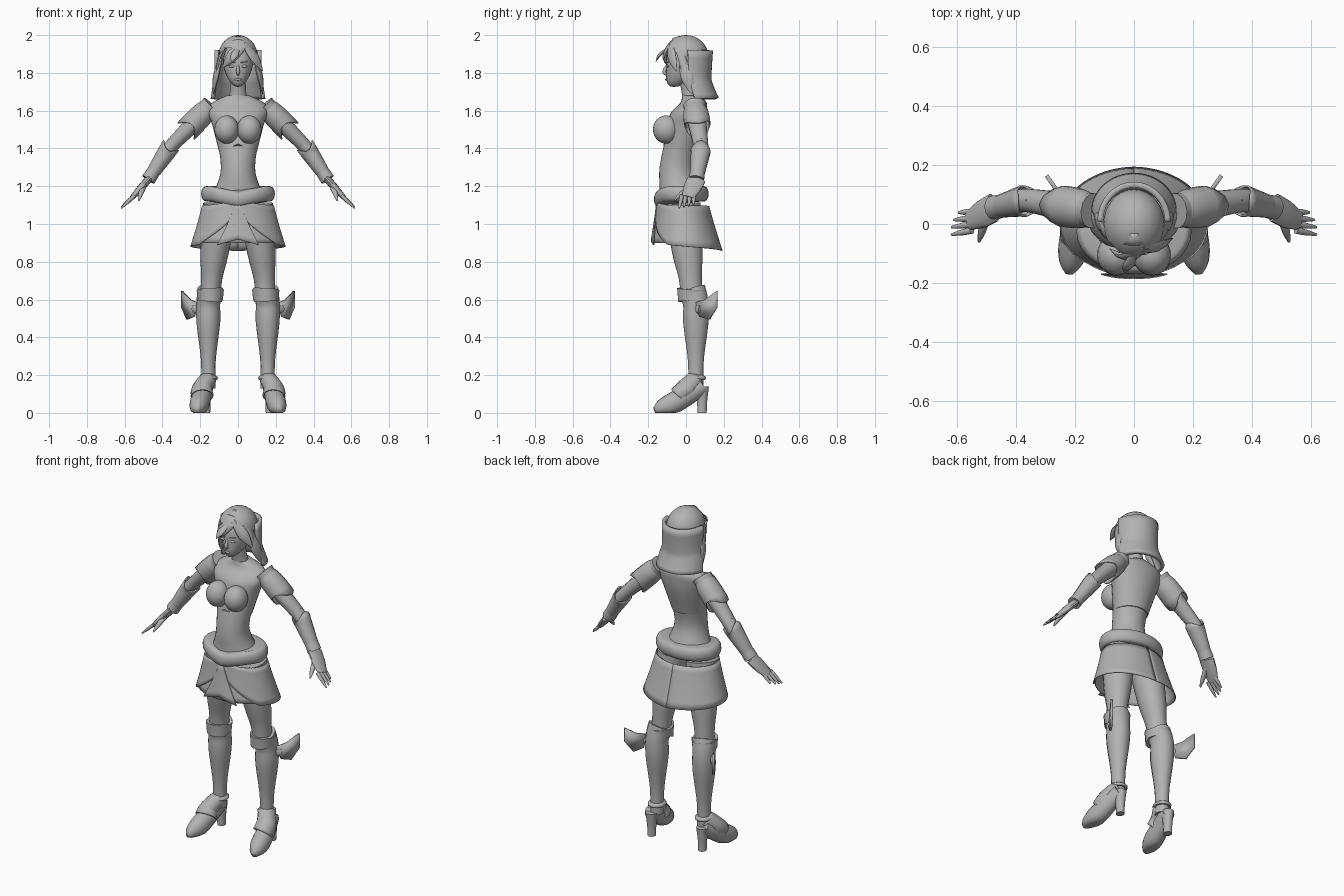
import bpy, bmesh, math
from math import sin, cos, pi
from mathutils import Vector

default_cube = bpy.data.objects.get("Cube")
if default_cube:
    bpy.data.objects.remove(default_cube, do_unlink=True)

COLOUR = (.45, .45, .45, 1)
grey = bpy.data.materials.new("plain_grey")
grey.use_nodes = True
grey.diffuse_color = COLOUR
grey.node_tree.nodes["Principled BSDF"].inputs["Base Color"].default_value = COLOUR

ACROSS, UP = Vector((0, 1, 0)), Vector((0, 0, 1))


def finish(name, bm, thickness=0):
    bmesh.ops.recalc_face_normals(bm, faces=bm.faces)
    mesh = bpy.data.meshes.new(name)
    bm.to_mesh(mesh)
    bm.free()
    mesh.materials.append(grey)
    part = bpy.data.objects.new(name, mesh)
    bpy.context.collection.objects.link(part)
    if thickness:
        part.modifiers.new("thickness", "SOLIDIFY").thickness = thickness
    bpy.ops.object.select_all(action="DESELECT")
    part.select_set(True)
    bpy.context.view_layer.objects.active = part
    bpy.ops.object.shade_smooth_by_angle(angle=math.radians(50))
    return part


def pair(*parts):
    """Mirror left parts across to the right."""
    for part in parts:
        part.modifiers.new("mirror", "MIRROR")


def skin(name, rows, closed=True, caps=True, thickness=0):
    """Closed rows of points make a tube, open rows make a sheet."""
    bm = bmesh.new()
    loops = [[bm.verts.new(point) for point in row] for row in rows]
    count = len(rows[0])
    for upper, lower in zip(loops, loops[1:]):
        for i in range(count if closed else count - 1):
            j = (i + 1) % count
            bm.faces.new((upper[i], upper[j], lower[j], lower[i]))
    if closed and caps:
        bm.faces.new(loops[0])
        bm.faces.new(loops[-1])
    return finish(name, bm, thickness)


def refine(rings, steps=3):
    """Smoothly interpolate between rings of numbers."""
    padded = [rings[0], *rings, rings[-1]]
    result = []
    for quad in zip(padded, padded[1:], padded[2:], padded[3:]):
        for t in (step / steps for step in range(steps)):
            result.append([b + t / 2 * (c - a + t * (2*a - 5*b + 4*c - d + t * (3*(b - c) + d - a)))
                           for a, b, c, d in zip(*quad)])
    return result + [rings[-1]]


def stack(name, rings, start=-pi, end=pi, sides=32, **options):
    """Ellipses of (height, centre, half width, half depth); angle zero is the front."""
    closed = end - start > 6
    turns = [start + (end - start) * i / sides for i in range(sides if closed else sides + 1)]
    rows = [[(width * sin(a), centre - depth * cos(a), z) for a in turns]
            for z, centre, width, depth in refine(rings)]
    return skin(name, rows, closed, **options)


def tube(name, points, radii, squash=1.1, sides=14, ref=ACROSS, jag=0, **options):
    """Tube through points; squash scales it along ref, jag waves its last rim."""
    rings = refine([[*point, radius] for point, radius in zip(points, radii)])
    centres = [Vector(ring[:3]) for ring in rings]
    rows = []
    for i, centre in enumerate(centres):
        along = (centres[min(i + 1, len(centres) - 1)] - centres[max(i - 1, 0)]).normalized()
        u = along.cross(ref).normalized()
        v = u.cross(along) * squash
        wave = jag if i == len(centres) - 1 else 0
        rows.append([centre + rings[i][3] * (u * cos(a) + v * sin(a)) + along * wave * cos(2 * a)
                     for a in (2 * pi * k / sides for k in range(sides))])
    return skin(name, rows, **options)


def ball(name, centre, size, keep=None, sides=24):
    bm = bmesh.new()
    bmesh.ops.create_uvsphere(bm, u_segments=sides, v_segments=sides // 2, radius=1)
    bmesh.ops.scale(bm, vec=size, verts=bm.verts)
    bmesh.ops.translate(bm, vec=centre, verts=bm.verts)
    if keep:
        unwanted = [face for face in bm.faces if not keep(face.calc_center_median())]
        bmesh.ops.delete(bm, geom=unwanted, context="FACES")
    return finish(name, bm)


def front_peak(part, rise, reach, lowest, highest):
    """Raise or lower the front of a garment edge to a point."""
    for v in part.data.vertices:
        if v.co.y < 0 and lowest < v.co.z < highest:
            v.co.z += rise * max(0, 1 - abs(v.co.x) / reach)


# Torso, neck and cropped top with a peaked front hem
stack("waist", [(1.12, -.02, .16, .12), (1.2, -.035, .115, .105),
                (1.3, -.05, .09, .09), (1.45, -.02, .11, .09)])
stack("neck", [(1.62, .03, .07, .05), (1.68, .02, .045, .04), (1.78, 0, .04, .04)])
top = stack("cropped_top", [(1.38, -.03, .1, .09), (1.52, 0, .135, .1), (1.59, .015, .158, .095),
                            (1.64, .04, .14, .07), (1.68, .03, .06, .05)])
front_peak(top, .045, .09, 1.3, 1.39)
pair(ball("breast", (.06, -.105, 1.5), (.065, .07, .075)))

# Rolled belt, dipping to a point in front
roll = [pi * k / 6 for k in range(7)]
belt = stack("belt", [(1.16 - .04 * cos(a), -.025, .17 + .025 * sin(a), .12 + .025 * sin(a)) for a in roll])
front_peak(belt, -.03, .14, 1, 2)


# Skirt: parted panels over a lining, with a front flap
def skirt_point(angle, z, scale):
    drop = (1.14 - z) / .26
    flare = max(0, drop) ** 1.2
    return (scale * (.183 + .07 * flare) * sin(angle),
            .02 * (drop - 1) - scale * (.133 + .054 * flare) * cos(angle), z)


def skirt_layer(name, reach, hem, scale, taper=False):
    """Sheet around the front up to an angle, falling to a hem height for each angle."""
    rows = []
    for k in range(1, 9):
        spread = reach * k / 8 if taper else reach
        turns = [spread * (i / 32 - 1) for i in range(65)]
        rows.append([skirt_point(a, 1.13 + (hem(a) - 1.13) * k / 8, scale) for a in turns])
    return skin(name, rows, closed=False, thickness=.005)


def panel_hem(angle):
    turn = abs(angle)
    return 1.1 - .21 * min(1, turn) ** .6 - .015 * max(0, turn - 1)


skirt_layer("skirt_panels", pi, panel_hem, 1)
skirt_layer("skirt_lining", 1.2, lambda a: .9, .97)
skirt_layer("front_flap", .45, lambda a: .92 - .07 * abs(a), 1.03, taper=True)

# Head narrowing forward to the chin
head = ball("head", (0, -.015, 1.85), (.08, .09, .125))
for v in head.data.vertices:
    jaw = max(0, 1.85 - v.co.z) / .125
    v.co.x *= 1 - .2 * jaw
    v.co.y -= .05 * jaw * jaw
tube("nose", [(0, -.1, 1.84), (0, -.115, 1.805), (0, -.1, 1.79)], [.006, .01, .006])
ball("lips", (0, -.104, 1.765), (.018, .007, .007))
pair(ball("eye", (.033, -.098, 1.835), (.017, .007, .007)),
     tube("eyebrow", [(.015, -.105, 1.855), (.05, -.09, 1.86)], [.003, .003]))

# Hair cap with an open face, and hair falling behind
skull = Vector((0, 0, 1.888))
ball("hair_cap", skull, (.104, .118, .112), sides=32,
     keep=lambda p: p.z > 1.84 and (p.y > .06 or p.z > 1.925 - .9 * max(0, p.y + .06)))
stack("back_hair", [(1.92, .008, .104, .115), (1.78, .015, .105, .1), (1.73, .025, .115, .1),
                    (1.66, .045, .125, .11)], pi / 2, 3 * pi / 2, thickness=.02)


def tuft(name, root, tip, width, puff):
    """Flat lock of hair bowed away from the skull."""
    middle = Vector(root).lerp(Vector(tip), .5)
    outward = (middle - skull).normalized()
    return tube(name, [root, middle + outward * puff, tip], [width / 2, width, width / 8],
                squash=.4, ref=outward)


tuft("fringe_sweep", (.04, -.08, 1.955), (-.08, -.085, 1.83), .032, .03)
tuft("fringe_side", (.03, -.085, 1.955), (.13, -.05, 1.81), .03, .01)
tuft("fringe_tip", (0, -.1, 1.93), (-.035, -.16, 1.86), .02, .01)
pair(tuft("side_lock", (.09, -.02, 1.88), (.13, .03, 1.69), .035, .01))

# Hair band
sweep = [pi * i / 24 for i in range(25)]
skin("hair_band", [[((.106 - .02 * sin(a) ** 4) * cos(a), offset - .05 * sin(a), 1.8 + .18 * sin(a) + offset / 3)
                    for a in sweep] for offset in (-.02, 0, .02)], closed=False, thickness=-.01)

# Arm with a ragged sleeve and a flared bracer
shoulder, elbow = Vector((.14, .045, 1.63)), Vector((.365, .08, 1.4))
wrist, knuckles = Vector((.475, .055, 1.235)), Vector((.56, .01, 1.14))
forearm = elbow.lerp(wrist, .4)
arm = tube("arm", [shoulder, shoulder.lerp(elbow, .55), elbow, forearm, wrist],
           [.055, .043, .036, .037, .024])
sleeve = tube("sleeve", [shoulder, shoulder.lerp(elbow, .2), shoulder.lerp(elbow, .52)],
              [.045, .062, .064], jag=.028, caps=False, thickness=.006)
bracer = tube("bracer", [wrist, forearm, elbow], [.032, .043, .05],
              jag=.02, caps=False, thickness=.006)
cuff = tube("bracer_cuff", [wrist.lerp(elbow, .25), wrist], [.036, .038])
spike = tube("bracer_spike", [elbow + UP * .01, elbow + UP * .055], [.025, .002])
pair(arm, sleeve, bracer, cuff, spike)

# Hand
palm = tube("palm", [wrist, wrist.lerp(knuckles, .5), knuckles], [.02, .019, .013], squash=2.5)
thumb = tube("thumb", [wrist.lerp(knuckles, .2), (.515, -.025, 1.16), (.525, -.06, 1.125)],
             [.014, .012, .004], ref=Vector((1, 0, 0)))
pair(palm, thumb)
for i, finger in enumerate(("index", "middle", "ring", "little")):
    base = knuckles + ACROSS * (.021 * i - .032) - Vector((.012, 0, -.01))
    reach = .07 - .004 * i * (i - 1)
    tip = base + Vector((reach, .004 * i - .014, .006 * i - .066))
    pair(tube(finger + "_finger", [base, base.lerp(tip, .5), tip], [.01, .009, .004]))

# Leg and tall boot
hip, knee, ankle = Vector((.095, -.02, 1.1)), Vector((.147, .03, .65)), Vector((.157, .052, .2))
calf = Vector((.157, .052, .48))
leg = tube("leg", [hip, hip.lerp(knee, .55), hip.lerp(knee, .85), knee - UP * .05], [.09, .075, .057, .052])
boot = tube("boot", [knee, calf + UP * .1, calf, ankle + UP * .1, ankle, ankle - UP * .07],
            [.069, .063, .063, .041, .037, .037])
boot_cuff = tube("boot_cuff", [knee, knee - UP * .05], [.072, .067])
front_peak(boot_cuff, .02, .3, .63, 1)
front_peak(boot_cuff, -.02, .3, 0, .61)
ankle_roll = tube("ankle_roll", [ankle, ankle - UP * .012, ankle - UP * .025], [.036, .05, .046])
pair(leg, boot, boot_cuff, ankle_roll)

# Wing plate swept out and back from the boot
outline = [(.05, .585), (.1, .6), (.16, .645), (.16, .56), (.12, .495), (.07, .51)]
bm = bmesh.new()
bm.faces.new([bm.verts.new((.19 + y * .7, y, z)) for y, z in outline])
pair(finish("boot_wing", bm, .014),
     tube("wing_mount", [(.19, .045, .55), (.24, .075, .55)], [.03, .02], squash=.5))

# Shoe with a flat sole, high heel and instep guard
heel_top, instep = Vector((.17, .085, .14)), Vector((.19, 0, .09))
shoe = tube("shoe", [heel_top, instep, (.205, -.08, .045), (.215, -.135, .025), (.22, -.167, .015)],
            [.04, .05, .052, .038, .014], ref=UP)
for v in shoe.data.vertices:
    v.co.z = max(v.co.z, 0)
heel = tube("heel", [heel_top, (.17, .085, .06), (.17, .085, 0)], [.034, .025, .023])
guard = tube("instep_guard", [ankle - UP * .02, instep + UP * .04, instep - ACROSS * .035],
             [.05, .056, .062], squash=.9, ref=UP + ACROSS / 2, caps=False, thickness=.008)
pair(shoe, heel, guard)
